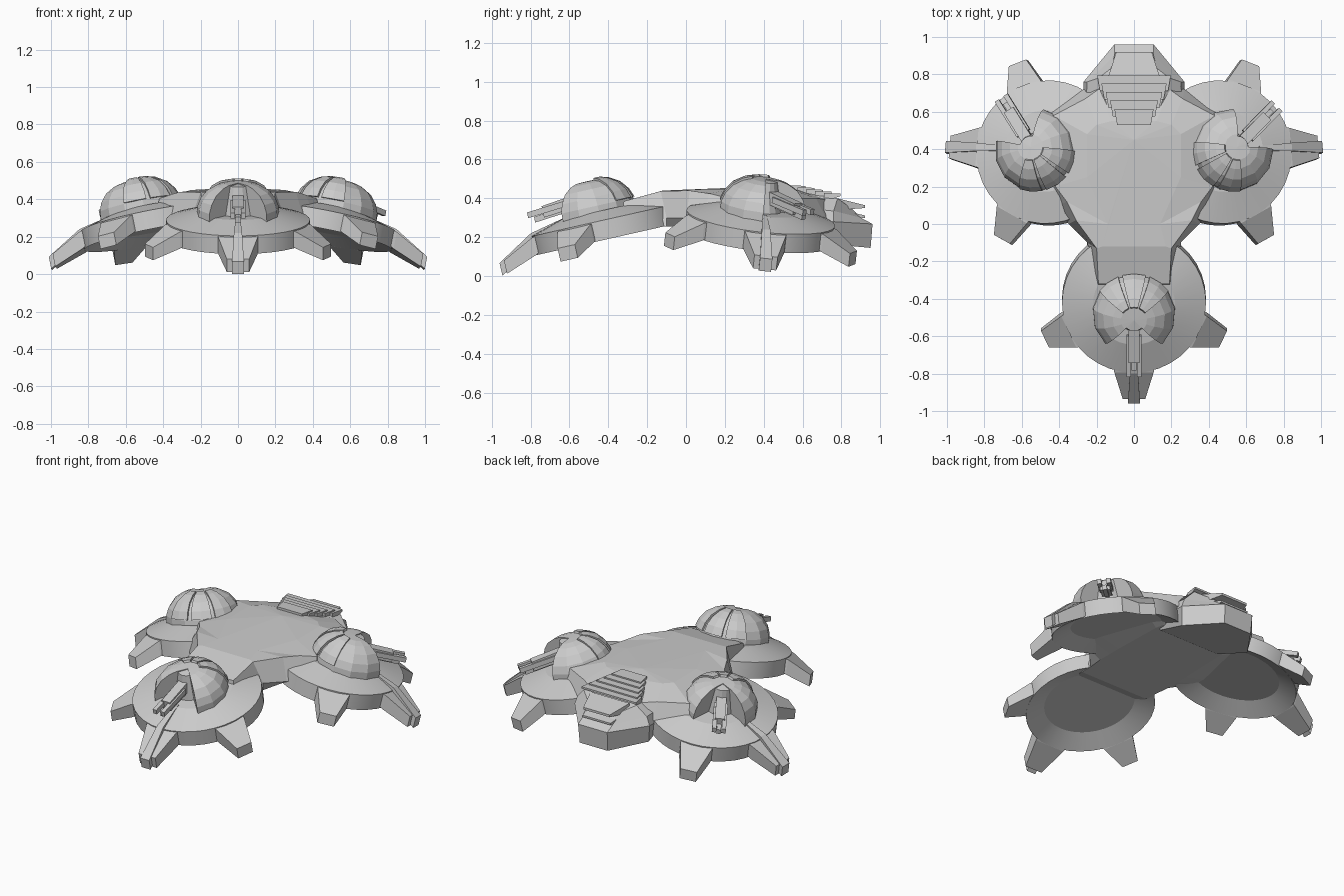
import bpy
import bmesh
from math import sin, cos, radians
from mathutils import Matrix, Vector

cube = bpy.data.objects.get("Cube")
if cube:
    bpy.data.objects.remove(cube, do_unlink=True)

metal = bpy.data.materials.new("light_grey_metal")
metal.use_nodes = True
grey = (0.6, 0.6, 0.6, 1)
metal.diffuse_color = grey
metal.node_tree.nodes["Principled BSDF"].inputs["Base Color"].default_value = grey


def finish(name, bm, matrix, smooth=False):
    bmesh.ops.remove_doubles(bm, verts=bm.verts, dist=0.0001)
    bmesh.ops.recalc_face_normals(bm, faces=bm.faces)
    mesh = bpy.data.meshes.new(name)
    bm.to_mesh(mesh)
    bm.free()
    mesh.materials.append(metal)
    if smooth:
        mesh.shade_smooth()
        mesh.set_sharp_from_angle(angle=radians(15))
    obj = bpy.data.objects.new(name, mesh)
    bpy.context.collection.objects.link(obj)
    obj.matrix_world = matrix


def loft(name, loops, matrix=Matrix(), peak=None):
    """Join loops of equal length; close the ends, the last one to a peak if given."""
    bm = bmesh.new()
    rings = [[bm.verts.new(p) for p in loop] for loop in loops]
    n = len(rings[0])
    for a, b in zip(rings, rings[1:]):
        for i in range(n):
            j = (i + 1) % n
            bm.faces.new((a[i], a[j], b[j], b[i]))
    bm.faces.new(rings[0])
    if peak:
        top = bm.verts.new(peak)
        for i in range(n):
            bm.faces.new((rings[-1][i], rings[-1][(i + 1) % n], top))
    else:
        bm.faces.new(rings[-1])
    finish(name, bm, matrix)


def mirrored(half):
    return half + [(-x, y, z) for x, y, z in reversed(half)]


def section(y, half_width, low, high):
    """Rectangle across the outward (-y) direction."""
    return mirrored([(half_width, y, low), (half_width, y, high)])


def sector(name, profile, start, end, steps, matrix, smooth=False):
    """Turn a closed (radius, height) profile through an angle measured from -y."""
    bm = bmesh.new()
    rings = []
    for k in range(steps + 1):
        a = radians(start + (end - start) * k / steps)
        rings.append([bm.verts.new((r * sin(a), -r * cos(a), z)) for r, z in profile])
    n = len(profile)
    for a, b in zip(rings, rings[1:]):
        for i in range(n):
            j = (i + 1) % n
            if profile[i][0] or profile[j][0]:
                bm.faces.new((a[i], a[j], b[j], b[i]))
    if end - start < 360:
        bm.faces.new(rings[0])
        bm.faces.new(rings[-1])
    finish(name, bm, matrix, smooth)


def turn(degrees):
    return Matrix.Rotation(radians(degrees), 4, 'Z')


DISC = [(0, .05), (.22, .05), (.385, 0), (.385, -.1), (.27, -.05), (0, -.05)]
DOME = [(0, .03), (.222, .03), (.22, .08), (.203, .125), (.167, .17), (.115, .2),
        (.07, .212), (0, .214)]
CORE = [(0, .03), (.1, .03), (.06, .205), (0, .21)]
PLATE = [(.2, .08), (.227, .085), (.209, .132), (.173, .178), (.12, .21), (.075, .223),
         (.06, .2), (.14, .15)]


def pod(side, location, lean, heading, aim):
    """Disc leaning down towards one direction, with its claws and turret turned to others."""
    m = (Matrix.Translation(location) @ turn(lean) @ Matrix.Rotation(radians(12.7), 4, 'X')
         @ turn(heading - lean))
    sector(side + "_pod_disc", DISC, 0, 360, 36, m, True)

    # Claws around the disc rim
    for label, angle, reach, width in (("outer", 0, .55, .06), ("left", 65, .525, .05),
                                       ("right", -65, .525, .05)):
        loft(f"{side}_{label}_claw",
             [section(-.3, width + .06, -.05, .01), section(-.385, width + .045, -.1, -.008),
              section(-reach, width, -.16, -.09)], m @ turn(angle))
    loft(side + "_claw_ridge",
         [section(-.2, .012, 0, .056), section(-.385, .022, -.05, .016),
          section(-.575, .032, -.165, -.098)], m)

    # Turret dome with an open wedge for the gun
    t = m @ Matrix.Translation((0, -.05, 0)) @ turn(aim)
    sector(side + "_turret_dome", DOME, 44, 316, 10, t)
    sector(side + "_turret_core", CORE, 0, 360, 16, t)
    for i, angle in enumerate((142, 180, 218)):
        sector(f"{side}_dome_plate_{i + 1}", PLATE, angle - 16, angle + 16, 2, t)

    # Gun
    loft(side + "_gun_body", [section(-.03, .03, .1, .165), section(-.25, .03, .08, .14)], t)
    for label, x, z, tip in (("left", .028, .125, -.33), ("right", -.028, .125, -.33),
                             ("lower", 0, .095, -.3)):
        loft(f"{side}_{label}_barrel",
             [section(-.1, .013, -.012, .018), section(tip, .013, -.03, 0)],
             t @ Matrix.Translation((x, 0, z)))


pod("front", Vector((0, -.42, .289)), 0, 0, 0)
pod("left", Vector((.465, .385, .3)), 120, 94.5, 40.5)
pod("right", Vector((-.465, .385, .3)), -120, -94.5, -52.5)

# Central hull: narrow keel, a neck to each pod and a faceted roof
keel = [(.25, -.18), (.25, -.1), (.26, 0), (.26, .09), (.26, .17),
        (.25, .5), (.24, .55), (.2, .6)]
waist = [(.2, -.33), (.25, -.1), (.35, 0), (.42, .09), (.45, .17),
         (.45, .6), (.27, .72), (.2, .74)]
eaves = [(.19, -.32, .385), (.2, -.13, .437), (.31, .02, .44), (.36, .12, .425),
         (.42, .2, .405), (.43, .58, .4), (.26, .67, .4), (.19, .72, .395)]
roof = [(.17, -.12, .44), (.17, -.12, .44), (.14, 0, .445), (.14, 0, .445),
        (.25, .25, .45), (.25, .48, .45), (.2, .53, .45), (.12, .55, .45)]
loft("hull", [mirrored([(x, y, .255) for x, y in keel]),
              mirrored([(x, y, .3) for x, y in waist]),
              mirrored(eaves), mirrored(roof)], peak=(0, .45, .463))

# Engine housing at the back
loft("engine_housing", [
    mirrored([(.22, .5, .25), (.25, .74, .165), (.1, .95, .145)]),
    mirrored([(.27, .55, .28), (.27, .76, .28), (.105, .96, .268)]),
    mirrored([(.26, .6, .35), (.25, .76, .335), (.105, .9, .3)]),
    mirrored([(.1, .5, .445), (.19, .78, .4), (.1, .85, .35)])])

# Louvres stepping down over the engine
for i in range(5):
    y, z, w = .53 + .045 * i, .467 - .01 * i, .09 + .023 * i
    loft(f"engine_louvre_{i + 1}",
         [section(y, w, z - .045, z), section(y + .085, w + .015, z - .015, z - .003)])
loft("engine_tail_fin", [section(.78, .14, .34, .4), section(.92, .095, .35, .365)])
loft("engine_lower_fin", [section(.8, .13, .29, .34), section(.92, .1, .3, .312)])
